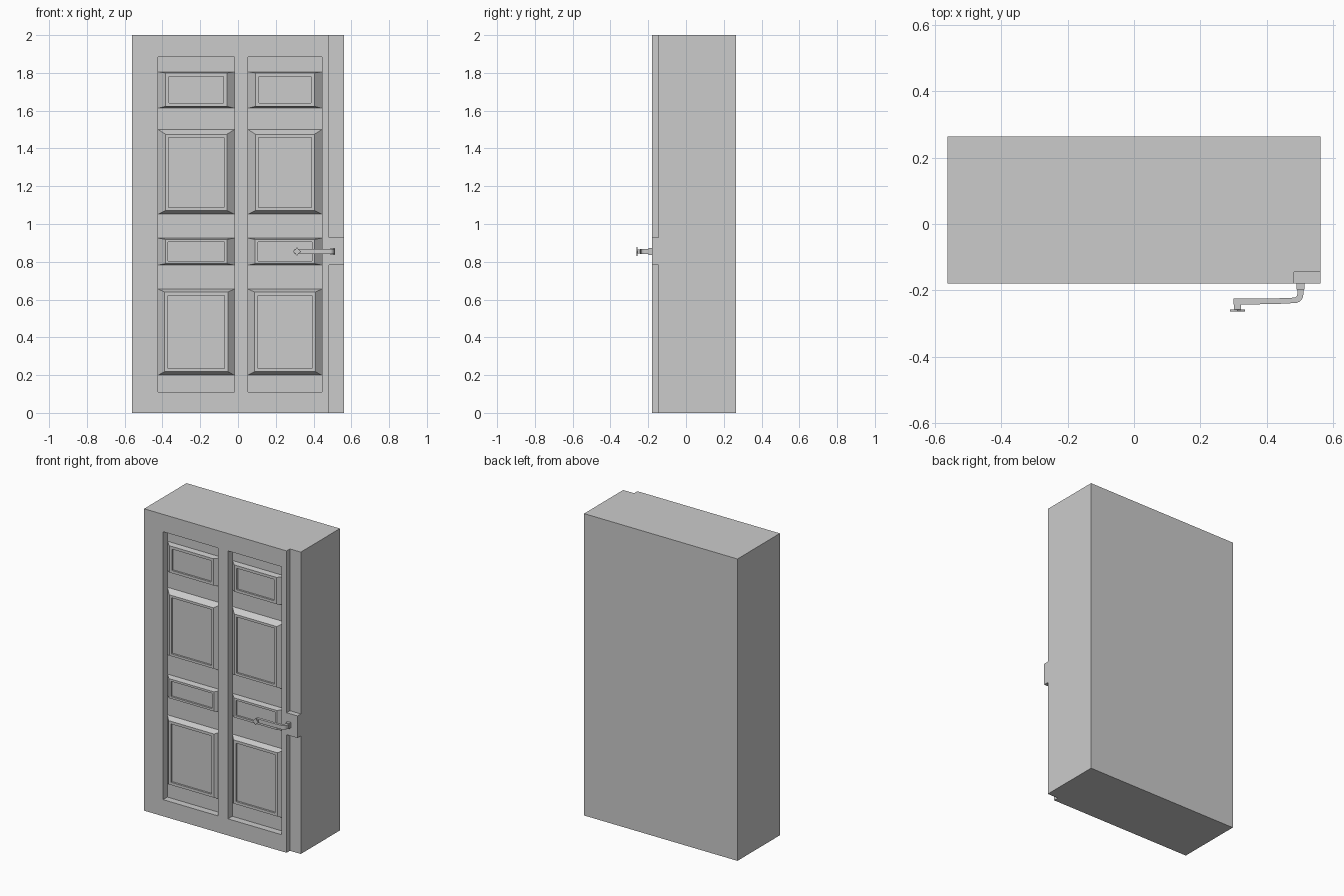
import bpy, bmesh, math

if "Cube" in bpy.data.objects:
    bpy.data.objects.remove(bpy.data.objects["Cube"])

FRONT, BACK, FLOOR = -0.18, 0.264, -0.225 + 0.09   # front plane, back plane, panel bed


def make_object(name, bm):
    bmesh.ops.recalc_face_normals(bm, faces=bm.faces)
    mesh = bpy.data.meshes.new(name)
    bm.to_mesh(mesh)
    bm.free()
    ob = bpy.data.objects.new(name, mesh)
    bpy.context.collection.objects.link(ob)
    return ob


def add_box(bm, x0, x1, y0, y1, z0, z1):
    verts = bmesh.ops.create_cube(bm, size=1)["verts"]
    for v in verts:
        v.co = (x0 + (v.co.x + .5) * (x1 - x0),
                y0 + (v.co.y + .5) * (y1 - y0),
                z0 + (v.co.z + .5) * (z1 - z0))


def prism(name, outline, a, b, place):
    """Extrude a 2D outline from a to b; place maps (u, v, w) to xyz."""
    bm = bmesh.new()
    n = len(outline)
    lo = [bm.verts.new(place(u, v, a)) for u, v in outline]
    hi = [bm.verts.new(place(u, v, b)) for u, v in outline]
    bm.faces.new(lo)
    bm.faces.new(hi)
    for i in range(n):
        j = (i + 1) % n
        bm.faces.new((lo[i], lo[j], hi[j], hi[i]))
    return make_object(name, bm)


# Door block
bm = bmesh.new()
add_box(bm, -0.562, 0.562, FRONT, BACK, 0, 2)
door = make_object("door_block", bm)

# Cutters: two panel columns and the stepped right edge above and below the lock
columns = [(-0.423, -0.019), (0.053, 0.444)]
bm = bmesh.new()
for x0, x1 in columns:
    add_box(bm, x0, x1, -0.3, FLOOR, 0.11, 1.885)
for z0, z1 in ((-0.1, 0.782), (0.928, 2.1)):
    add_box(bm, 0.482, 0.7, -0.3, -0.145, z0, z1)
cutter = make_object("recess_cutter", bm)
cutter.hide_render = True

mod = door.modifiers.new("recesses", "BOOLEAN")
mod.operation = "DIFFERENCE"
mod.solver = "EXACT"
mod.object = cutter
bpy.context.view_layer.objects.active = door
door.select_set(True)
bpy.ops.object.modifier_apply(modifier=mod.name)
bpy.data.objects.remove(cutter)


# Raised panels: sloping sides, a flat border and a sunken field
def panel(name, x0, x1, z0, z1, side, top, bottom, border):
    raised, sunk = FLOOR - 0.037, FLOOR - 0.025
    a = (x0, x1, z0, z1)
    b = (x0 + side, x1 - side, z0 + bottom, z1 - top)
    c = (b[0] + border, b[1] - border, b[2] + border, b[3] - border)
    bm = bmesh.new()
    loops = []
    for (l, r, d, u), y in ((a, FLOOR), (b, raised), (c, raised), (c, sunk)):
        loops.append([bm.verts.new(p) for p in
                      ((l, y, d), (r, y, d), (r, y, u), (l, y, u))])
    for p, q in zip(loops, loops[1:]):
        for i in range(4):
            j = (i + 1) % 4
            bm.faces.new((p[i], p[j], q[j], q[i]))
    bm.faces.new(loops[-1])
    bm.faces.new(loops[0][::-1])
    make_object(name, bm)


rows = [("lower", 0.20, 0.655, 0.035, 0.015, 0.018, 0.018),
        ("lock_row", 0.782, 0.925, 0.038, 0.006, 0.008, 0.014),
        ("middle", 1.052, 1.50, 0.040, 0.025, 0.020, 0.016),
        ("top", 1.613, 1.805, 0.040, 0.005, 0.010, 0.018)]
for side_name, (x0, x1) in zip(("left", "right"), columns):
    for row, z0, z1, side, top, bottom, border in rows:
        panel(f"{row}_panel_{side_name}", x0, x1, z0, z1, side, top, bottom, border)

# Handle neck collar
bm = bmesh.new()
add_box(bm, 0.489, 0.513, -0.198, FRONT + 0.002, 0.836, 0.872)
make_object("handle_collar", bm)

# Handle lever: a bent bar, outlined from above
steps = 6
arc = [i * math.pi / 2 / steps for i in range(steps + 1)]
outer = [(0.51, -0.195)] + [(0.485 + 0.025 * math.cos(t), -0.213 - 0.025 * math.sin(t))
                            for t in arc] + [(0.43, -0.241), (0.30, -0.243)]
inner = [(0.30, -0.225), (0.43, -0.224)] + \
        [(0.481 + 0.011 * math.cos(t), -0.211 - 0.011 * math.sin(t))
         for t in reversed(arc)] + [(0.492, -0.195)]
prism("handle_lever", outer + inner, 0.841, 0.867, lambda u, v, w: (u, v, w))

# Ornament at the lever tip: short stem and a cross-shaped plate
bm = bmesh.new()
add_box(bm, 0.302, 0.322, -0.258, -0.242, 0.844, 0.864)
make_object("tip_stem", bm)
star = []
for i in range(8):
    r = 0.023 if i % 2 == 0 else 0.014
    t = i * math.pi / 4
    star.append((0.312 + r * math.cos(t), 0.854 + r * math.sin(t)))
prism("tip_plate", star, -0.263, -0.257, lambda u, v, w: (u, w, v))
